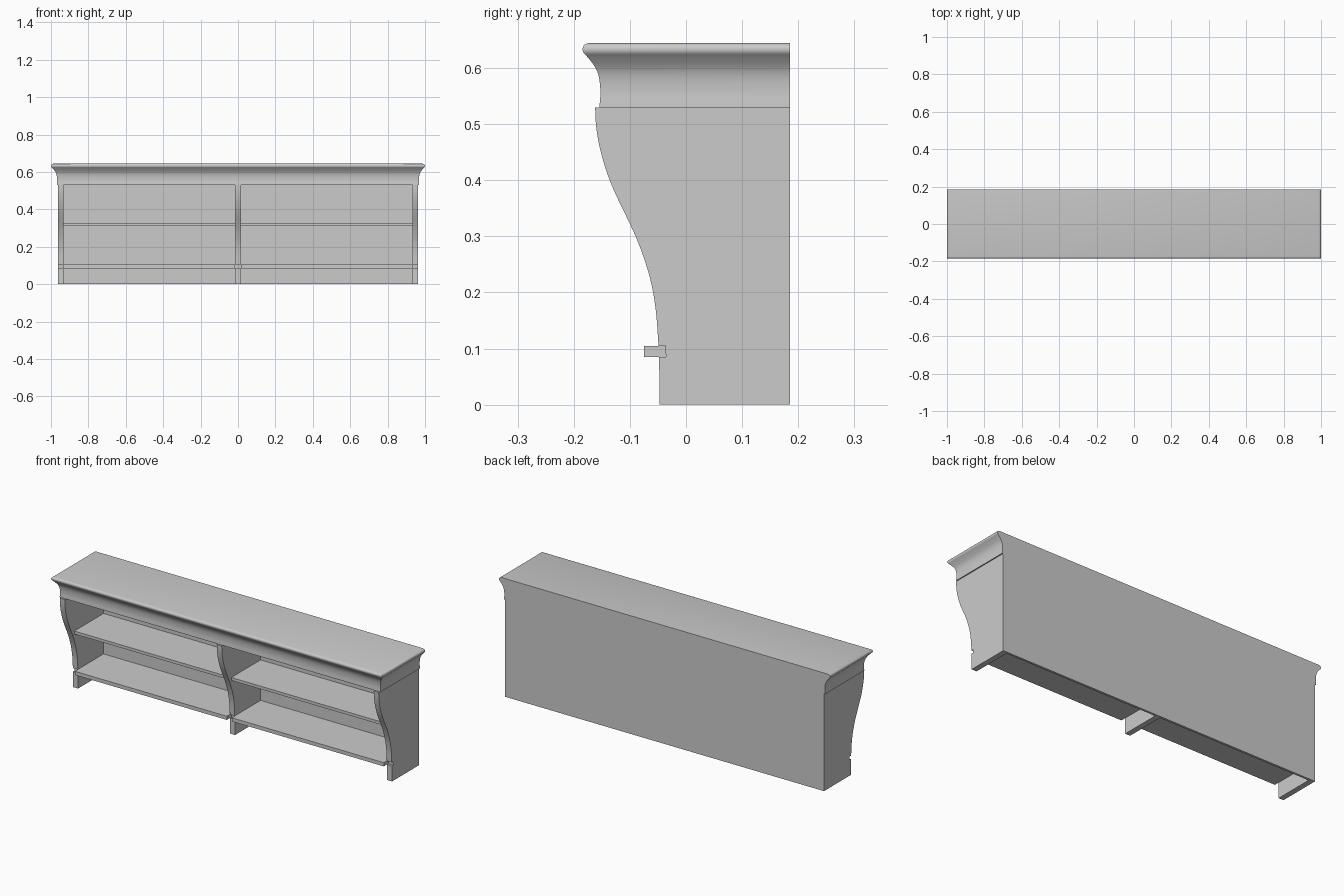
import bpy
import bmesh
import math
from mathutils import Vector

cube = bpy.data.objects.get("Cube")
if cube:
    bpy.data.objects.remove(cube, do_unlink=True)

grey = bpy.data.materials.new("light_grey")
grey.use_nodes = True
grey.diffuse_color = (0.6, 0.6, 0.6, 1)
grey.node_tree.nodes["Principled BSDF"].inputs["Base Color"].default_value = (0.6, 0.6, 0.6, 1)

BACK = 0.185          # rear plane
UNIT_TOP = 0.53       # underside of the crown
OUTER, THICK = 0.963, 0.03
SHELF_LOW, SHELF_HIGH = 0.085, 0.105
TRIM = 0.012


def finish(name, bm, smooth=False):
    bmesh.ops.recalc_face_normals(bm, faces=bm.faces)
    mesh = bpy.data.meshes.new(name)
    bm.to_mesh(mesh)
    bm.free()
    mesh.materials.append(grey)
    obj = bpy.data.objects.new(name, mesh)
    bpy.context.collection.objects.link(obj)
    if smooth:
        bpy.ops.object.select_all(action='DESELECT')
        obj.select_set(True)
        bpy.context.view_layer.objects.active = obj
        bpy.ops.object.shade_smooth_by_angle(angle=math.radians(35))
    return obj


def spline(points, steps=4):
    """Smooth curve through 2D points."""
    p = [Vector(q) for q in points]
    p = [2 * p[0] - p[1]] + p + [2 * p[-1] - p[-2]]
    out = []
    for a, b, c, d in zip(p, p[1:], p[2:], p[3:]):
        for i in range(steps):
            t = i / steps
            out.append(0.5 * (2 * b + (c - a) * t + (2 * a - 5 * b + 4 * c - d) * t * t
                              + (3 * b - a - 3 * c + d) * t ** 3))
    return out + [p[-2]]


def extrude_x(name, outline, x0, x1, smooth=False):
    """Extrude a (y, z) outline from x0 to x1."""
    bm = bmesh.new()
    face = bm.faces.new([bm.verts.new((x0, y, z)) for y, z in outline])
    new = bmesh.ops.extrude_face_region(bm, geom=[face])["geom"]
    bmesh.ops.translate(bm, vec=(x1 - x0, 0, 0),
                        verts=[v for v in new if isinstance(v, bmesh.types.BMVert)])
    return finish(name, bm, smooth)


def box(name, x0, x1, y0, y1, z0, z1):
    return extrude_x(name, [(y0, z0), (y1, z0), (y1, z1), (y0, z1)], x0, x1)


# Curved front line of the uprights, and its inward offset
front = spline([(-0.047, 0), (-0.048, SHELF_LOW), (-0.049, SHELF_HIGH), (-0.054, 0.17),
                (-0.064, 0.225), (-0.081, 0.278), (-0.098, 0.318), (-0.123, 0.37),
                (-0.139, 0.408), (-0.153, 0.455), (-0.160, 0.495), (-0.162, UNIT_TOP)])
inner = []
for i, p in enumerate(front):
    tangent = (front[min(i + 1, len(front) - 1)] - front[max(i - 1, 0)]).normalized()
    q = p + Vector((tangent.y, -tangent.x)) * TRIM
    inner.append(Vector((q.x, min(max(q.y, 0), UNIT_TOP))))
inner[0].y, inner[-1].y = 0, UNIT_TOP

# Uprights with a front trim that breaks around the lower shelf
starts = {"right": -OUTER, "middle": -THICK / 2, "left": OUTER - THICK}
for side, x in starts.items():
    extrude_x(side + "_upright", inner + [(BACK, UNIT_TOP), (BACK, 0)], x, x + THICK, True)
    for part, low, high in (("lower", 0, SHELF_LOW), ("upper", SHELF_HIGH, UNIT_TOP)):
        keep = [i for i, p in enumerate(front) if low - 1e-4 <= p.y <= high + 1e-4]
        outer_line = [front[i] for i in keep]
        inner_line = [inner[i].copy() for i in keep]
        inner_line[0].y, inner_line[-1].y = low, high
        extrude_x(f"{side}_{part}_trim", outer_line + inner_line[::-1], x, x + THICK, True)

# Shelves and back panels in each bay
for side, x0, x1 in (("right", THICK - OUTER, -THICK / 2), ("left", THICK / 2, OUTER - THICK)):
    box(side + "_lower_shelf", x0, x1, -0.075, BACK - TRIM, SHELF_LOW, SHELF_HIGH)
    box(side + "_upper_shelf", x0, x1, -0.079, BACK - TRIM, 0.31, 0.326)
    box(side + "_back_panel", x0, x1, BACK - TRIM, BACK, 0, UNIT_TOP)

# Crown moulding, mitred round the front and both ends: (inset, height)
nose = spline([(0.013, 0.645), (0.005, 0.642), (0.001, 0.636), (0.002, 0.628), (0.009, 0.62),
               (0.020, 0.606), (0.027, 0.593), (0.031, 0.577), (0.0325, 0.555), (0.031, 0.534)], 3)
nose.append(Vector((0.031, UNIT_TOP)))
bm = bmesh.new()
rings = []
for inset, z in nose:
    w, y = 1 - inset, inset - BACK
    rings.append([bm.verts.new(c) for c in ((-w, BACK, z), (-w, y, z), (w, y, z), (w, BACK, z))])
for upper, lower in zip(rings, rings[1:]):
    for i in range(4):
        j = (i + 1) % 4
        bm.faces.new((upper[i], upper[j], lower[j], lower[i]))
bm.faces.new(rings[0])
bm.faces.new(rings[-1])
finish("crown_top", bm, True)
